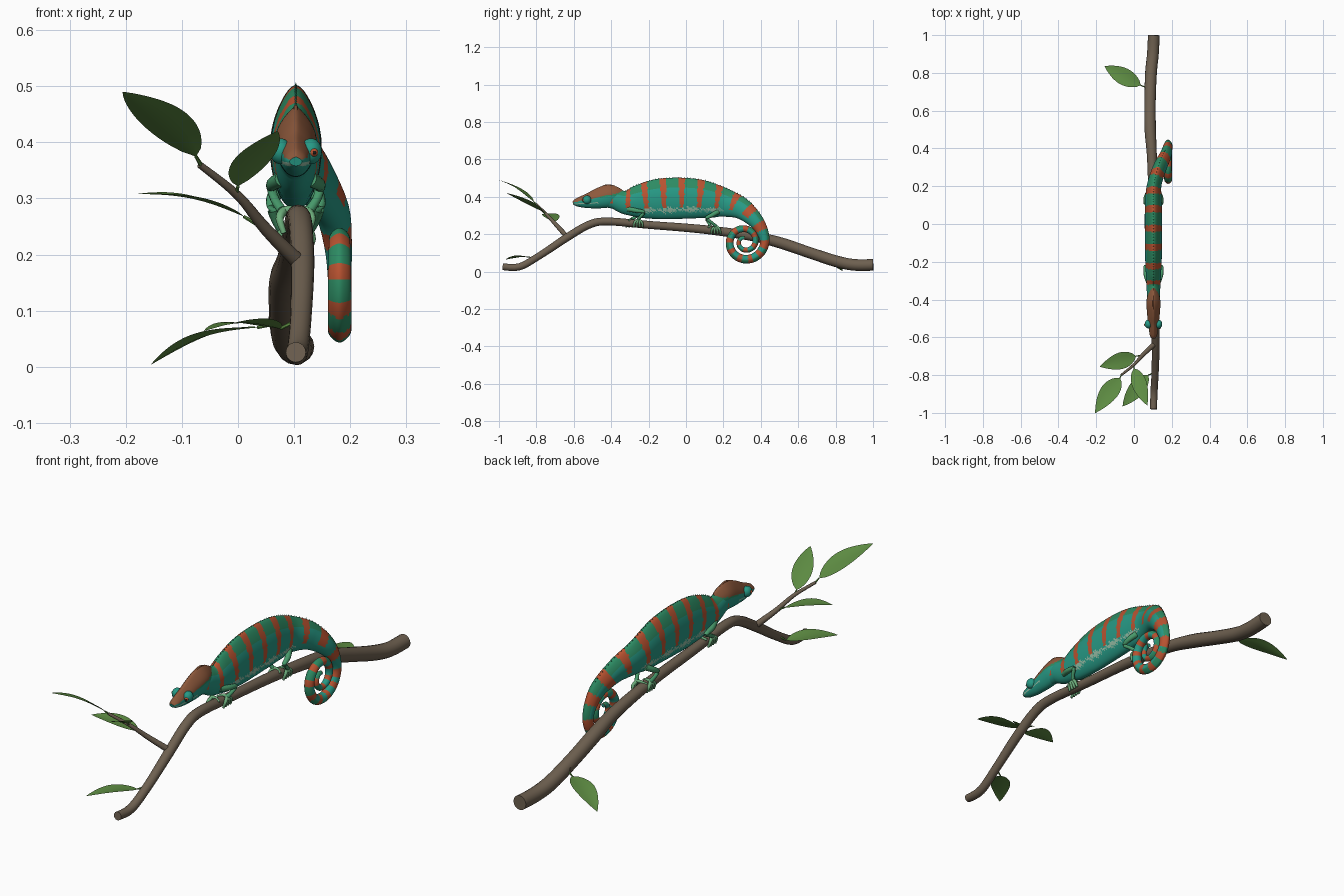
import bpy, bmesh, math
from mathutils import Vector, Matrix

cube = bpy.data.objects.get("Cube")
if cube:
    bpy.data.objects.remove(cube)


def mat(name, r, g, b):
    m = bpy.data.materials.new(name)
    m.use_nodes = True
    m.diffuse_color = (r, g, b, 1)
    bsdf = m.node_tree.nodes["Principled BSDF"]
    bsdf.inputs["Base Color"].default_value = (r, g, b, 1)
    bsdf.inputs["Roughness"].default_value = 0.7
    return m


TEAL = mat("teal skin", 0.02, 0.32, 0.235)
GREEN = mat("green skin", 0.026, 0.26, 0.125)
ORANGE = mat("orange stripe", 0.48, 0.085, 0.03)
PALE = mat("pale patch", 0.30, 0.50, 0.37)
HEAD = mat("head brown", 0.27, 0.10, 0.045)
LIMB = mat("limb green", 0.065, 0.33, 0.15)
TOE = mat("toe green", 0.15, 0.42, 0.2)
BARK = mat("bark", 0.155, 0.117, 0.08)
LEAF = mat("leaf green", 0.11, 0.26, 0.055)
DARK = mat("pupil dark", 0.01, 0.01, 0.01)
CX = 0.103  # the animal's middle line


def finish(name, bm, mats):
    bmesh.ops.recalc_face_normals(bm, faces=bm.faces[:])
    for f in bm.faces:
        f.smooth = True
    me = bpy.data.meshes.new(name)
    bm.to_mesh(me)
    bm.free()
    for m in mats:
        me.materials.append(m)
    ob = bpy.data.objects.new(name, me)
    bpy.context.collection.objects.link(ob)
    bpy.ops.object.select_all(action='DESELECT')
    ob.select_set(True)
    bpy.context.view_layer.objects.active = ob
    bpy.ops.object.shade_smooth_by_angle(angle=math.radians(50))


def smooth_path(keys, step):
    """Catmull-Rom curve through keys of x, y, z, half width, half height."""
    out = []
    for i in range(len(keys) - 1):
        a, b, c, d = (Vector(keys[min(max(j, 0), len(keys) - 1)]) for j in range(i - 1, i + 3))
        n = max(2, math.ceil((c.xyz - b.xyz).length / step))
        for k in range(n):
            t = k / n
            out.append(0.5 * (2 * b + (c - a) * t + (2 * a - 5 * b + 4 * c - d) * t * t
                              + (3 * b - a - 3 * c + d) * t ** 3))
    return out + [Vector(keys[-1])]


def sweep(name, keys, mats, ref=(1, 0, 0), step=0.01, sides=12, pinch=0, rule=None):
    """Skin rings along a path; rule(distance, height, point) picks a face colour."""
    pts = smooth_path(keys, step)
    bm = bmesh.new()
    rings, spine, dist = [], [], 0
    for i, p in enumerate(pts):
        c = Vector(p[:3])
        tan = (Vector(pts[min(i + 1, len(pts) - 1)][:3]) - Vector(pts[max(i - 1, 0)][:3])).normalized()
        side = Vector(ref)
        side = (side - tan * side.dot(tan)).normalized()
        up = side.cross(tan)
        if i:
            dist += (c - spine[-1][0]).length
        ring = []
        for k in range(sides):
            a = 2 * math.pi * k / sides
            w = math.cos(a) * (1 - pinch * max(0, math.sin(a)) ** 2)
            ring.append(bm.verts.new(c + side * w * p[3] + up * math.sin(a) * p[4]))
        rings.append(ring)
        spine.append((c, up, p[4], dist))
    for i in range(len(rings) - 1):
        for k in range(sides):
            q = (k + 1) % sides
            f = bm.faces.new((rings[i][k], rings[i][q], rings[i + 1][q], rings[i + 1][k]))
            if rule:
                v = math.sin(2 * math.pi * (k + 0.5) / sides)
                f.material_index = rule(spine[i][3], v, f.calc_center_median())
    bm.faces.new(rings[0])
    bm.faces.new(rings[-1])
    finish(name, bm, mats)
    return spine


def tube(name, keys, m, **kw):
    sweep(name, [(*k, k[-1]) for k in keys], [m], **kw)


# Branch and side twig
tube("branch", [(.103, -.98, .026, .018), (.106, -.89, .026, .019), (.112, -.78, .087, .019),
                (.115, -.64, .18, .021), (.112, -.52, .25, .021), (.107, -.42, .268, .021),
                (.102, -.2, .25, .021), (.1, .1, .225, .023), (.095, .35, .19, .026),
                (.086, .5, .155, .03), (.085, .65, .105, .03), (.09, .8, .056, .031),
                (.1, .9, .036, .031), (.105, 1, .036, .031)], BARK, step=.025, sides=16)
tube("twig", [(.115, -.63, .18, .014), (.05, -.69, .245, .011), (0, -.745, .305, .008),
              (-.068, -.8, .36, .006)], BARK)
tube("leaf_knot", [(.085, .72, .085, .012), (.055, .718, .088, .006)], BARK, ref=(0, 0, 1))


# Leaves: folded, arched blades with a thin stalk
def leaf(name, stalk, base, tip, width, across, arch):
    b, t = Vector(base), Vector(tip)
    d = t - b
    side = Vector(across)
    side = (side - d * side.dot(d) / d.length_squared).normalized()
    up = side.cross(d).normalized()
    if up.z < 0:
        up = -up
    bm = bmesh.new()
    rows, n = [], 16
    for i in range(n + 1):
        u = i / n
        w = width * max(.015, math.sin(math.pi * u ** .8) ** .85)
        mid = b + d * u + up * arch * math.sin(math.pi * u)
        rows.append([bm.verts.new(mid + side * w * k / 2 + up * abs(k) * w * .06) for k in range(-2, 3)])
    for r, q in zip(rows, rows[1:]):
        for k in range(4):
            bm.faces.new((r[k], r[k + 1], q[k + 1], q[k]))
    finish(name, bm, [LEAF])
    tube(name + "_stalk", [(*stalk, .004), (*base, .003)], LEAF, ref=(.1, .3, 1), sides=6)


leaf("upper_leaf", (-.065, -.798, .358), (-.075, -.815, .375), (-.205, -1, .49), .049, (1, 0, -.12), .012)
leaf("inner_leaf", (-.003, -.748, .308), (0, -.765, .322), (.07, -.96, .42), .04, (1, 0, .3), .004)
leaf("side_leaf", (.04, -.695, .25), (.01, -.7, .268), (-.18, -.755, .308), .044, (0, 1, 0), .012)
leaf("lower_leaf", (.1, -.79, .08), (.075, -.8, .068), (-.06, -.965, .064), .042, (1, -1, .1), .012)
leaf("rear_leaf", (.08, .715, .08), (.035, .735, .07), (-.155, .835, .004), .045, (.4, 1, 0), .016)


# Body and curled tail in one sweep
def station(y, top, bottom, w, x=CX):
    return (x, y, (top + bottom) / 2, w, (top - bottom) / 2)


body = [station(-.44, .43, .345, .028), station(-.38, .438, .333, .034), station(-.32, .435, .305, .037),
        station(-.25, .465, .287, .041), station(-.15, .495, .28, .045), station(-.04, .502, .282, .046),
        station(.06, .494, .285, .046), station(.14, .472, .287, .043), station(.21, .443, .292, .038, .108),
        (.135, .295, .338, .036, .058), (.167, .365, .28, .031, .043), (.178, .405, .22, .025, .033)]
for i in range(22):
    t = i / 21
    a = -t * 1.75 * 2 * math.pi
    r = .106 - .086 * t
    thick = .025 - .016 * t
    body.append((.181, .315 + r * math.cos(a), .16 + r * math.sin(a), min(thick, .021), thick))


def skin(s, v, p):
    on_tail = s > 1.02
    period, start = (.058, 1.05) if on_tail else (.096, .13)
    off = abs((s - start) / period - round((s - start) / period)) * period
    wobble = .002 * math.sin(v * 17 + s * 40)
    if on_tail and off < .0125 + wobble * .5:
        return 2
    if not on_tail and (v > -.45 or s > .85) and off < (.021 if s > .75 else .013 + .005 * v) + wobble:
        return 2
    speckle = math.sin(p.y * 53) + math.sin(p.y * 190 + v * 30) + math.sin(p.y * 410 - v * 55)
    if -.28 < p.y < .2 and abs(v + .56) < .075 + .05 * speckle:
        return 3
    return 1 if v > .55 or (on_tail and v > .2) else 0


spine = sweep("body_and_tail", body, [TEAL, GREEN, ORANGE, PALE], step=.005, sides=80,
              pinch=.3, rule=skin)

# Row of little spines down the back
bm = bmesh.new()
last = 0
for c, up, h, s in spine:
    if .1 < s < .85 and s - last > .012:
        last = s
        m = Matrix.Translation(c + up * h) @ up.to_track_quat('Z', 'Y').to_matrix().to_4x4()
        bmesh.ops.create_cone(bm, segments=5, radius1=.004, radius2=0, depth=.01, matrix=m)
finish("back_crest", bm, [GREEN])

# Head with a raised casque, brown above the mouth line
head = [station(-.605, .374, .358, .011), station(-.59, .388, .35, .019), station(-.56, .403, .343, .024),
        station(-.52, .42, .338, .029), station(-.47, .445, .337, .034), station(-.42, .463, .342, .037),
        station(-.385, .458, .35, .033), station(-.345, .437, .36, .02)]


def face(s, v, p):
    if p.z > .37 + .21 * (p.y + .6):
        return 1
    if p.y < -.47 and abs(p.z - .361 - .05 * (p.y + .6)) < .003:
        return 3
    return 2 if p.y > -.46 and v > 0 else 0


sweep("head", head, [TEAL, HEAD, GREEN, PALE], step=.005, sides=56, pinch=.5, rule=face)
tube("casque_ridge", [(CX, -.53, .413, .003), (CX, -.47, .444, .004), (CX, -.42, .463, .004),
                      (CX, -.38, .456, .003)], HEAD, sides=8)


def ball(name, centre, radius, m, scale=(1, 1, 1)):
    bm = bmesh.new()
    bmesh.ops.create_uvsphere(bm, u_segments=24, v_segments=14, radius=radius,
                              matrix=Matrix.Translation(centre) @ Matrix.Diagonal((*scale, 1)))
    finish(name, bm, [m])


# Paired parts: turret eyes, legs and gripping toes
for label, s in (("left", 1), ("right", -1)):
    def at(dx, y, z):
        return (CX + s * dx, y, z)

    # The left eye looks ahead and the right one sideways
    gaze = Vector((.3, -.95, -.1)) if s > 0 else Vector((.95, -.2, .1))
    ball(label + "_eye", at(.027, -.53, .384), .023, TEAL, (.85, 1, 1))
    for part, reach, size, m in (("iris", .018, .008, ORANGE), ("pupil", .0245, .0033, DARK)):
        g = Vector((.027, -.53, .384)) + Vector((gaze.x * .85, gaze.y, gaze.z)) * reach
        ball(f"{label}_{part}", at(*g), size, m)
    limbs = {"front": ((-.31, .335), (-.225, .318), (-.275 + s * .02, .278), .256),
             "hind": ((.17, .32), (.11, .285), (.145 + s * .015, .243), .22)}
    for part, (root, joint, foot, grip) in limbs.items():
        name = f"{label}_{part}"
        tube(name + "_leg", [(*at(.024, *root), .014), (*at(.04, (root[0] + joint[0]) / 2, (root[1] + joint[1]) / 2), .012),
                             (*at(.043, *joint), .009), (*at(.037, (joint[0] + foot[0]) / 2, (joint[1] + foot[1]) / 2), .008),
                             (*at(.024, *foot), .009)], LIMB, ref=(0, 0, 1))
        for i, dy in enumerate((-.024, -.008, .008, .024)):
            tube(f"{name}_outer_toe_{i}", [(*at(.022, *foot), .008), (*at(.029, foot[0] + dy * .8, grip + .008), .007),
                                           (*at(.021, foot[0] + dy, grip - .018), .005)],
                 TOE, ref=(0, 1, 0), sides=8)
        tube(name + "_inner_toe", [(*at(.022, *foot), .008), (*at(.004, foot[0], grip + .025), .006),
                                   (*at(-.018, foot[0] - .01, grip + .015), .005)], TOE, ref=(0, 1, 0), sides=8)
